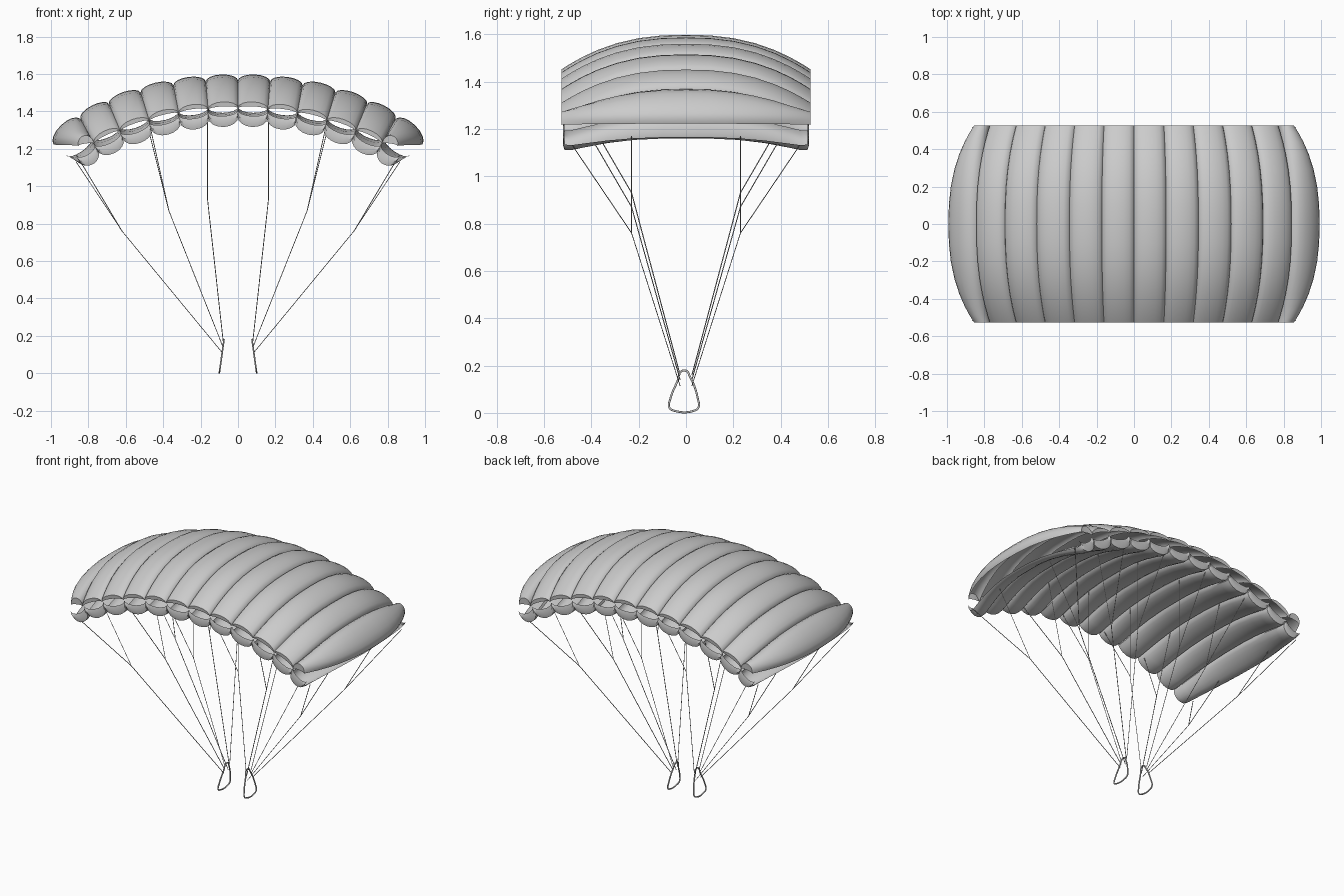
import bpy, bmesh, math
from mathutils import Vector

if "Cube" in bpy.data.objects:
    bpy.data.objects.remove(bpy.data.objects["Cube"], do_unlink=True)


def make_material(name, rgb):
    m = bpy.data.materials.new(name)
    m.use_nodes = True
    m.diffuse_color = (*rgb, 1)
    m.node_tree.nodes["Principled BSDF"].inputs["Base Color"].default_value = (*rgb, 1)
    return m


GREY = make_material("light grey", (0.6, 0.6, 0.6))
STEPS = 8    # divisions across one cell
ROWS = 8     # divisions from the middle to the front
HALF = 0.527  # half the canopy depth

# Seams as (x, z), for each skin along the middle and at the front and back rims
UP_MID = [(0, 1.565), (.172, 1.56), (.345, 1.54), (.52, 1.5), (.69, 1.44), (.843, 1.36), (.985, 1.222)]
UP_RIM = [(0, 1.42), (.16, 1.412), (.317, 1.392), (.475, 1.352), (.63, 1.297), (.77, 1.23), (.855, 1.218)]
LOW_MID = [(0, 1.425), (.16, 1.42), (.32, 1.4), (.48, 1.365), (.635, 1.315), (.785, 1.257), (.92, 1.165)]
LOW_RIM = [(0, 1.412), (.16, 1.405), (.317, 1.385), (.475, 1.345), (.63, 1.292), (.77, 1.228), (.87, 1.168)]


def full(half):
    """Mirror a half arch of seams to the other side."""
    return [Vector((-x, z)) for x, z in half[:0:-1]] + [Vector(p) for p in half]


def blend(first, second, t):
    return [a.lerp(b, t) for a, b in zip(first, second)]


def puffed(seams, bulge, drop=0.0, end_bulge=None):
    """Arch of points that puffs out between neighbouring seams."""
    pts = []
    last = len(seams) - 2
    for i in range(last + 1):
        a, b = seams[i], seams[i + 1]
        d = (b - a).normalized()
        n = Vector((-d.y, d.x))
        h = end_bulge if end_bulge and i in (0, last) else bulge
        for k in range(STEPS + (i == last)):
            s = math.pi * k / STEPS
            pts.append(a.lerp(b, (1 - math.cos(s)) / 2) + n * (h * math.sin(s) - drop))
    return pts


def skin(name, rows):
    """Loft a sheet through rows of (y, points)."""
    bm = bmesh.new()
    grid = [[bm.verts.new((p.x, y, p.y)) for p in pts] for y, pts in rows]
    for r, s in zip(grid, grid[1:]):
        for i in range(len(r) - 1):
            bm.faces.new((r[i], r[i + 1], s[i + 1], s[i]))
    bmesh.ops.recalc_face_normals(bm, faces=bm.faces)
    me = bpy.data.meshes.new(name)
    bm.to_mesh(me)
    bm.free()
    ob = bpy.data.objects.new(name, me)
    bpy.context.collection.objects.link(ob)
    me.materials.append(GREY)
    bpy.ops.object.select_all(action='DESELECT')
    ob.select_set(True)
    bpy.context.view_layer.objects.active = ob
    bpy.ops.object.shade_smooth_by_angle(angle=math.radians(40))


def tube(name, points, radius, closed=False, smooth=False, sides=0):
    cu = bpy.data.curves.new(name, 'CURVE')
    cu.dimensions = '3D'
    cu.bevel_depth = radius
    cu.bevel_resolution = sides
    sp = cu.splines.new('BEZIER' if smooth else 'POLY')
    pts = sp.bezier_points if smooth else sp.points
    pts.add(len(points) - 1)
    for p, co in zip(pts, points):
        if smooth:
            p.co = co
            p.handle_left_type = p.handle_right_type = 'AUTO'
        else:
            p.co = (*co, 1)
    sp.use_cyclic_u = closed
    ob = bpy.data.objects.new(name, cu)
    bpy.context.collection.objects.link(ob)
    cu.materials.append(GREY)


# Upper skin: arched cells that curve down to the rims and end in a flatter lip
up_mid, up_rim = full(UP_MID), full(UP_RIM)
upper = []
for j in range(-ROWS, ROWS + 1):
    f = math.sin(math.pi / 2 * j / ROWS)
    upper.append((f * HALF, puffed(blend(up_mid, up_rim, abs(f) ** 2.4), 0.035, 0, 0.048)))
lip = puffed(up_rim, 0.014, 0.003, 0.008)
skin("upper_skin", [(-HALF + .003, lip)] + upper + [(HALF - .003, lip)])

# Lower skin: sagging cells whose ends turn up into rounded noses, as (y, drop, sag)
NOSE = [(.513, .004, .03), (.52, .022, .044), (.513, .04, .052), (.485, .043, .05),
        (.43, .034, .045), (.33, .018, .038), (.22, .006, .033), (.1, 0, .03)]
low_mid, low_rim = full(LOW_MID), full(LOW_RIM)
profile = [(-y, d, b) for y, d, b in NOSE] + [(0, 0, .03)] + NOSE[::-1]
skin("lower_skin", [(y, puffed(blend(low_mid, low_rim, min(1, (y / .51) ** 2)), -b, d))
                    for y, d, b in profile])

# Suspension lines: seam x, rim height, inner height, fork point, lower end
LINES = [(.163, 1.36, 1.41, (.163, .93), (.078, .16)),
         (.478, 1.3, 1.355, (.37, .87), (.08, .14)),
         (.865, 1.13, 1.17, (.62, .76), (.088, .115))]
for side, label in ((1, "left"), (-1, "right")):
    for n, (x, zr, zi, fork, end) in enumerate(LINES, 1):
        for fb, where in ((-1, "front"), (1, "back")):
            f = (side * fork[0], fb * .23, fork[1])
            tag = f"{label}_{where}_line_{n}"
            tube(tag, [(side * x, fb * .48, zr), f, (side * end[0], fb * .025, end[1])], .0022)
            tube(tag + "_branch", [(side * x, fb * .23, zi), f], .0022)

    # Hand loop: rounded triangle leaning outwards
    loop = [(-.022, .174), (0, .178), (.016, .155), (.05, .06), (.052, .022), (.03, .008),
            (-.045, .008), (-.07, .022), (-.066, .06), (-.034, .14)]
    tube(label + "_handle", [(side * (.1 - .14 * z), y, z) for y, z in loop],
         .0045, closed=True, smooth=True, sides=2)
